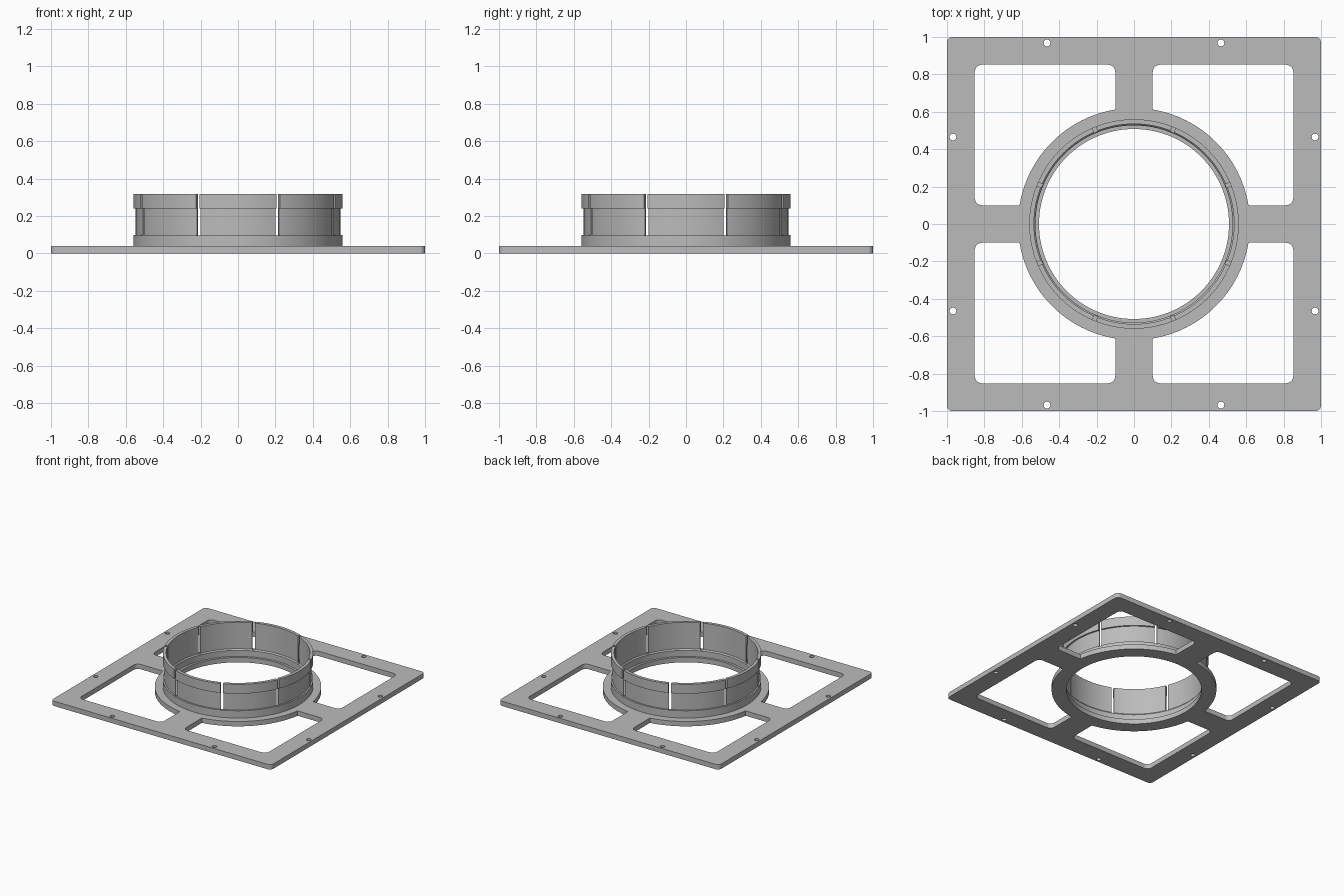
import bpy, bmesh
from math import cos, sin, pi, asin, acos

cube = bpy.data.objects.get("Cube")
if cube:
    bpy.data.objects.remove(cube)

grey = bpy.data.materials.new("plain grey")
grey.use_nodes = True
colour = (0.5, 0.5, 0.5, 1)
grey.diffuse_color = colour
grey.node_tree.nodes["Principled BSDF"].inputs["Base Color"].default_value = colour

PLATE_TOP = 0.04
HUB, BORE = 0.62, 0.508
RIM, SPOKE = 0.852, 0.1


def arc(cx, cy, r, start, end, steps):
    return [(cx + r * cos(start + (end - start) * i / steps),
             cy + r * sin(start + (end - start) * i / steps)) for i in range(steps + 1)]


def circle(cx, cy, r, n):
    return arc(cx, cy, r, 0, 2 * pi, n)[:-1]


def add_object(name, mesh):
    obj = bpy.data.objects.new(name, mesh)
    bpy.context.collection.objects.link(obj)
    mesh.materials.clear()
    mesh.materials.append(grey)
    return obj


def smooth(obj, angle):
    bpy.ops.object.select_all(action='DESELECT')
    obj.select_set(True)
    bpy.context.view_layer.objects.active = obj
    bpy.ops.object.shade_smooth_by_angle(angle=angle)


# Plate outlines: rounded square, bore, four windows and eight screw holes
outer = []
for k, (sx, sy) in enumerate([(1, 1), (-1, 1), (-1, -1), (1, -1)]):
    outer += arc(sx * 0.97, sy * 0.97, 0.03, k * pi / 2, (k + 1) * pi / 2, 6)

f = 0.04
a = asin(SPOKE / HUB)
window = arc(RIM - f, SPOKE + f, f, -pi / 2, 0, 6)
window += arc(RIM - f, RIM - f, f, 0, pi / 2, 6)
window += arc(SPOKE + f, RIM - f, f, pi / 2, pi, 6)
window += arc(0, 0, HUB, acos(SPOKE / HUB), a, 32)

outlines = [outer, circle(0, 0, BORE, 128)]
for sx in (1, -1):
    for sy in (1, -1):
        outlines.append([(sx * x, sy * y) for x, y in window])
        outlines.append(circle(sx * 0.465, sy * 0.968, 0.018, 20))
        outlines.append(circle(sx * 0.968, sy * 0.465, 0.018, 20))

# Plate: filled outlines extruded to thickness
curve = bpy.data.curves.new("plate_outline", 'CURVE')
curve.dimensions = '2D'
curve.fill_mode = 'BOTH'
curve.extrude = PLATE_TOP / 2
for points in outlines:
    spline = curve.splines.new('POLY')
    spline.points.add(len(points) - 1)
    for p, (x, y) in zip(spline.points, points):
        p.co = (x, y, 0, 1)
    spline.use_cyclic_u = True
outline = bpy.data.objects.new("plate_outline", curve)
bpy.context.collection.objects.link(outline)
bpy.context.view_layer.update()
graph = bpy.context.evaluated_depsgraph_get()
plate_mesh = bpy.data.meshes.new_from_object(outline.evaluated_get(graph))
bpy.data.objects.remove(outline)

bm = bmesh.new()
bm.from_mesh(plate_mesh)
bmesh.ops.translate(bm, verts=bm.verts, vec=(0, 0, PLATE_TOP / 2))
bmesh.ops.remove_doubles(bm, verts=bm.verts, dist=0.0001)
bmesh.ops.recalc_face_normals(bm, faces=bm.faces)
bm.to_mesh(plate_mesh)
bm.free()
plate = add_object("mounting_plate", plate_mesh)
smooth(plate, 0.5)

# Collar: stepped profile turned about z, with a groove around the outside
profile = [(0.527, 0.035), (0.56, 0.035), (0.56, 0.1), (0.547, 0.1),
           (0.547, 0.24), (0.56, 0.24), (0.56, 0.317), (0.535, 0.317),
           (0.535, 0.1), (0.527, 0.09)]
SEGMENTS = 128
bm = bmesh.new()
rings = [[bm.verts.new((x, y, z)) for x, y in circle(0, 0, r, SEGMENTS)] for r, z in profile]
for i, ring in enumerate(rings):
    above = rings[(i + 1) % len(rings)]
    for j in range(SEGMENTS):
        k = (j + 1) % SEGMENTS
        bm.faces.new((ring[j], ring[k], above[k], above[j]))
bmesh.ops.recalc_face_normals(bm, faces=bm.faces)
collar_mesh = bpy.data.meshes.new("collar")
bm.to_mesh(collar_mesh)
bm.free()
collar = add_object("snap_collar", collar_mesh)

# Slots: four long bars across the collar cut eight vertical gaps
cutters = []
for i in range(4):
    bpy.ops.mesh.primitive_cube_add(size=1, location=(0, 0, 0.295),
                                    rotation=(0, 0, pi / 8 + i * pi / 4))
    bar = bpy.context.object
    bar.name = "slot_cutter"
    bar.scale = (1.4, 0.02, 0.4)
    bar.hide_render = True
    cut = collar.modifiers.new("slot", 'BOOLEAN')
    cut.operation = 'DIFFERENCE'
    cut.solver = 'EXACT'
    cut.object = bar
    cutters.append(bar)
bpy.context.view_layer.update()
graph = bpy.context.evaluated_depsgraph_get()
slotted = bpy.data.meshes.new_from_object(collar.evaluated_get(graph))
collar.modifiers.clear()
collar.data = slotted
for bar in cutters:
    bpy.data.objects.remove(bar)
smooth(collar, 0.5)
